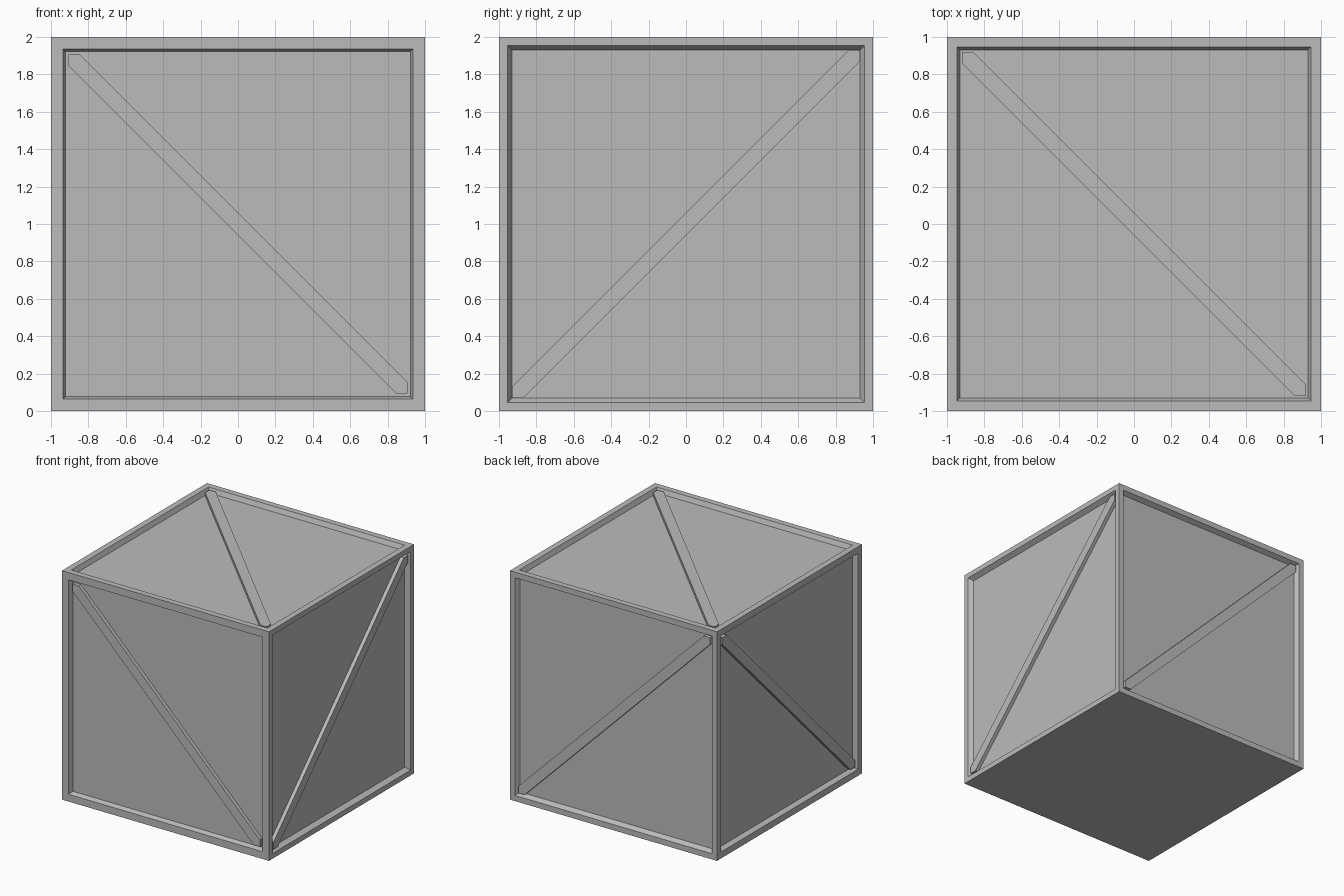
import bpy
import bmesh
from mathutils import Matrix, Vector

cube = bpy.data.objects.get("Cube")
if cube:
    bpy.data.objects.remove(cube)

# Single flat grey
grey = bpy.data.materials.new("plain grey")
grey.use_nodes = True
colour = (0.5, 0.5, 0.5, 1)
grey.diffuse_color = colour
grey.node_tree.nodes["Principled BSDF"].inputs["Base Color"].default_value = colour

DEPTH = 0.04       # recess of each panel
BAND = 0.06        # half the brace width measured along a panel edge

# Each side: outward normal, horizontal axis, up axis, rim width, bevel width
X, Y, Z = Vector((1, 0, 0)), Vector((0, 1, 0)), Vector((0, 0, 1))
SIDES = {
    "front": (-Y, X, Z, 0.09, 0.02),
    "back": (Y, X, Z, 0.07, 0.03),
    "right": (X, -Y, Z, 0.065, 0.035),
    "left": (-X, -Y, Z, 0.08, 0.025),
    "top": (Z, X, Y, 0.075, 0.025),
}


def make_object(name, bm):
    bmesh.ops.recalc_face_normals(bm, faces=bm.faces)
    mesh = bpy.data.meshes.new(name)
    bm.to_mesh(mesh)
    bm.free()
    mesh.materials.append(grey)
    obj = bpy.data.objects.new(name, mesh)
    bpy.context.collection.objects.link(obj)
    return obj


# Crate body: cube with a rimmed, bevelled recess on every side but the base
bm = bmesh.new()
bmesh.ops.create_cube(bm, size=2, matrix=Matrix.Translation(Z))
bm.normal_update()
for normal, across, up, rim, slope in SIDES.values():
    face = max(bm.faces, key=lambda f: f.normal.dot(normal) + f.calc_area())
    face = next(f for f in bm.faces if f.normal.dot(normal) > 0.99
                and (f.calc_center_median() - Z).dot(normal) > 0.99)
    bmesh.ops.inset_individual(bm, faces=[face], thickness=rim)
    bmesh.ops.inset_individual(bm, faces=[face], thickness=slope, depth=-DEPTH)
make_object("crate_body", bm)

# Diagonal brace lying in each recess, with ends cut to the corners
for side, (normal, across, up, rim, slope) in SIDES.items():
    s = 1 - rim - 0.005
    half = [(-s, s - BAND), (-s, s), (-s + BAND, s)]
    outline = half + [(-u, -v) for u, v in half]
    bm = bmesh.new()
    low = [bm.verts.new(Z + across * u + up * v + normal * (1 - DEPTH - 0.005))
           for u, v in outline]
    base = bm.faces.new(low)
    grown = bmesh.ops.extrude_face_region(bm, geom=[base])
    lifted = [g for g in grown["geom"] if isinstance(g, bmesh.types.BMVert)]
    bmesh.ops.translate(bm, verts=lifted, vec=normal * (DEPTH - 0.003))
    make_object(side + "_brace", bm)
